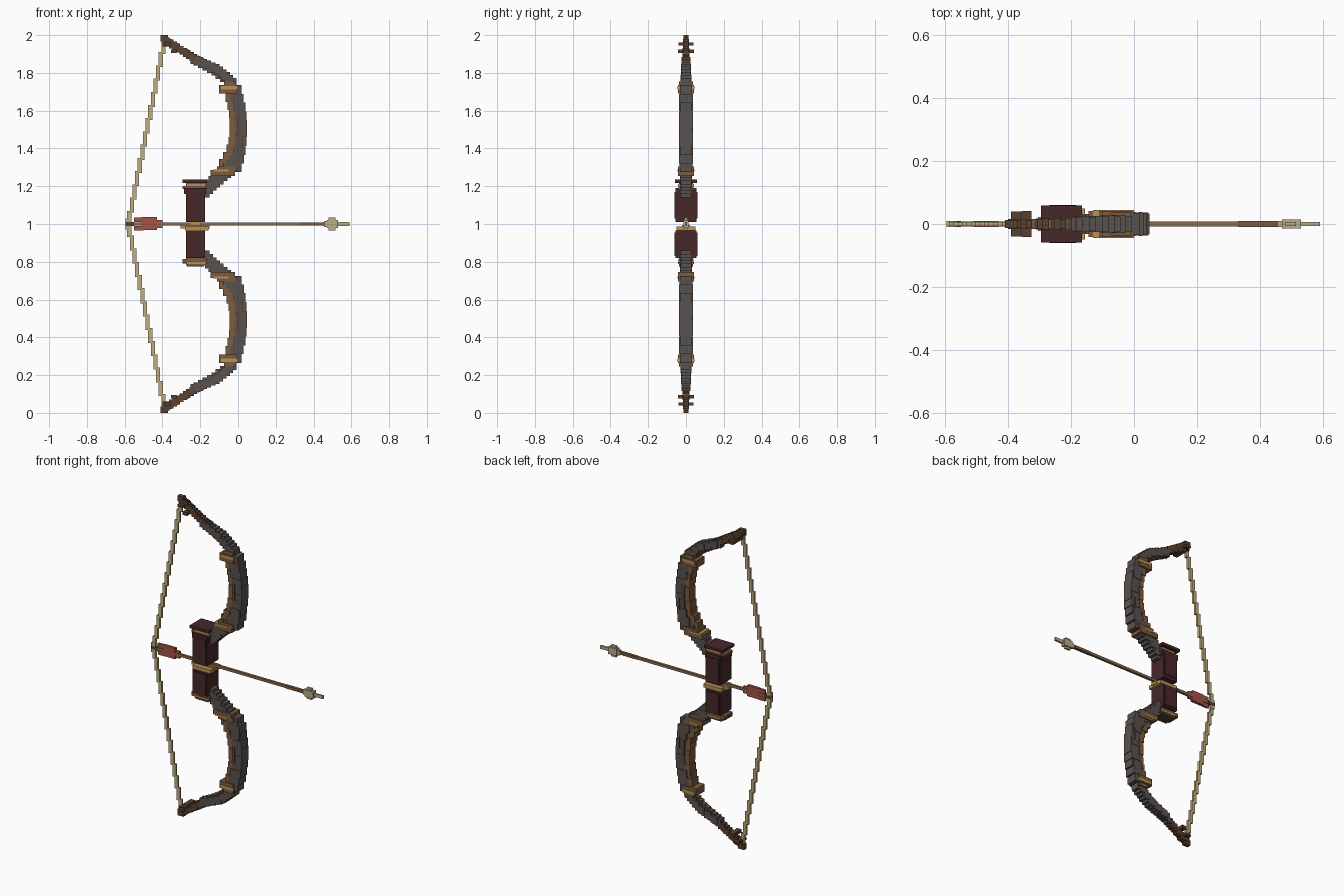
import bpy
import bmesh
from mathutils import Vector

default_cube = bpy.data.objects.get("Cube")
if default_cube:
    bpy.data.objects.remove(default_cube, do_unlink=True)


def make_material(name, red, green, blue):
    material = bpy.data.materials.new(name)
    material.use_nodes = True
    color = (red, green, blue, 1)
    material.diffuse_color = color
    material.node_tree.nodes["Principled BSDF"].inputs["Base Color"].default_value = color
    return material


slate = make_material("slate wood", .1, .085, .078)
brown = make_material("warm brown wood", .2, .105, .05)
dark_brown = make_material("dark brown wood", .1, .052, .03)
maroon = make_material("maroon leather", .062, .02, .022)
gold = make_material("aged gold", .5, .29, .09)
cord = make_material("pale cord", .52, .42, .21)
bone = make_material("bone", .5, .42, .25)
red = make_material("red feather", .38, .085, .06)
shaft_wood = make_material("shaft wood", .25, .15, .08)


def add_box(mesh, left, right, half_depth, low, high):
    """Add one axis-aligned box that is symmetric in y."""
    cube = bmesh.ops.create_cube(mesh, size=1)["verts"]
    size = Vector((right - left, 2 * half_depth, high - low))
    center = Vector(((left + right) / 2, 0, (low + high) / 2))
    for vert in cube:
        vert.co = vert.co * size + center


def build(name, boxes, material, mirrored=False):
    """Make one object from boxes, optionally repeated below the grip."""
    mesh = bmesh.new()
    for left, right, depth, low, high in boxes:
        add_box(mesh, left, right, depth, low, high)
        if mirrored:
            add_box(mesh, left, right, depth, 2 - high, 2 - low)
    data = bpy.data.meshes.new(name)
    mesh.to_mesh(data)
    mesh.free()
    data.materials.append(material)
    part = bpy.data.objects.new(name, data)
    bpy.context.collection.objects.link(part)
    return part


def stairs(points, count, width, height, depth_start, depth_end, ribbed=0):
    """Step boxes along a polyline; every other one may be a little wider."""
    points = [Vector(p) for p in points]
    lengths = [(b - a).length for a, b in zip(points, points[1:])]
    boxes = []
    for i in range(count):
        t = i / (count - 1)
        distance = t * sum(lengths)
        for a, b, length in zip(points, points[1:], lengths):
            if distance <= length + 1e-6:
                break
            distance -= length
        x, z = a.lerp(b, min(1, distance / length))
        depth = depth_start + (depth_end - depth_start) * t + ribbed * (i % 2)
        boxes.append((x - width / 2, x + width / 2, depth, z - height / 2, z + height / 2))
    return boxes


# Limbs: ribbed root, broad curved belly, tapering outer arm
root = [(-.18, 1.17), (-.13, 1.22), (-.06, 1.28), (0, 1.35)]
belly = [(-.01, 1.32), (.01, 1.39), (.02, 1.5), (.01, 1.61), (-.01, 1.69)]
outer_arm = [(-.03, 1.75), (-.11, 1.82), (-.23, 1.87)]
tip_arm = [(-.2, 1.86), (-.3, 1.92), (-.38, 1.97)]
build("limb_roots", stairs(root, 11, .06, .06, .026, .032, .004), slate, True)
build("limb_bellies", stairs(belly, 9, .058, .09, .033, .033, .003), slate, True)
build("limb_outer_arms", stairs(outer_arm, 11, .045, .045, .026, .019, .003), slate, True)
build("limb_tip_arms", stairs(tip_arm, 11, .04, .036, .017, .012, .003), dark_brown, True)

# Wooden lining on the string side of each limb
lining = [(-.08, 1.31), (-.045, 1.37), (-.026, 1.45), (-.025, 1.58), (-.045, 1.68)]
build("limb_linings", stairs(lining, 10, .04, .07, .026, .026, .003), brown, True)
inner_edge = [(-.06, 1.745), (-.13, 1.8), (-.22, 1.85)]
build("outer_arm_linings", stairs(inner_edge, 8, .03, .02, .014, .014), brown, True)
arm_ridge = [(-.25, 1.9), (-.36, 1.965)]
build("tip_ridges", stairs(arm_ridge, 5, .032, .02, .015, .015), brown, True)

# Slim inlays on the sides of each belly
build("belly_inlays", [(-.005, .004, .038, 1.46, 1.56),
                       (.018, .026, .038, 1.4, 1.47)], dark_brown, True)

# Bands where the limb sections meet
build("upper_bands", [(-.1, -.005, .042, 1.69, 1.735),
                      (-.075, -.01, .036, 1.73, 1.755)], brown, True)
build("upper_band_trims", [(-.09, 0, .044, 1.713, 1.73)], gold, True)
build("inner_bands", [(-.145, -.015, .042, 1.255, 1.285),
                      (-.11, -.005, .042, 1.28, 1.305)], brown, True)
build("inner_band_trims", [(-.13, -.05, .044, 1.278, 1.288)], gold, True)

# Limb tips with short crossbars
build("tip_caps", [(-.41, -.37, .013, 1.965, 2),
                   (-.4, -.35, .016, 1.94, 1.98)], dark_brown, True)
build("tip_crossbars", [(-.355, -.325, .042, 1.905, 1.925),
                        (-.39, -.355, .04, 1.945, 1.96)], dark_brown, True)

# Grip with a gap for the arrow
build("grip_upper", [(-.275, -.175, .055, 1.01, 1.19),
                     (-.268, -.182, .06, 1.03, 1.17),
                     (-.285, -.17, .05, 1.16, 1.19)], maroon)
build("grip_lower", [(-.275, -.175, .055, .82, .965),
                     (-.268, -.182, .06, .83, .955)], maroon)
build("grip_top_slab", [(-.295, -.165, .058, 1.218, 1.235)], maroon)
build("grip_collars", [(-.275, -.175, .036, 1.18, 1.22),
                       (-.295, -.165, .04, 1.185, 1.202)], brown, True)
build("grip_collar_trims", [(-.27, -.17, .043, 1.2, 1.212)], gold, True)
build("grip_bottom_slab", [(-.295, -.165, .04, .79, .81),
                           (-.27, -.18, .036, .775, .79)], dark_brown)
build("arrow_rest", [(-.28, -.155, .05, .965, .988),
                     (-.305, -.15, .022, .975, .995),
                     (-.25, -.2, .014, .985, 1.012)], gold)

# Bowstring drawn back to the nock
string_path = [(-.395, 1.94), (-.576, 1.03)]
build("bowstring", stairs(string_path, 14, .022, .08, .007, .007), cord, True)
build("string_knot", [(-.595, -.565, .009, .97, 1.03)], cord)

# Arrow
build("arrow_shaft", [(-.585, .34, .008, .992, 1.008)], shaft_wood)
build("arrow_shaft_front", [(.33, .46, .009, .991, 1.009)], brown)
build("arrow_nock", [(-.595, -.55, .01, .99, 1.01)], dark_brown)
build("arrow_head", [(.455, .475, .009, .985, 1.015),
                     (.47, .53, .014, .978, 1.022),
                     (.48, .515, .007, .965, 1.035),
                     (.52, .59, .006, .99, 1.01)], bone)
build("fletching", [(-.55, -.5, .006, 1.01, 1.035),
                    (-.55, -.5, .006, .965, .99),
                    (-.51, -.43, .009, .968, 1.036),
                    (-.44, -.4, .006, .978, 1.022)], red)
